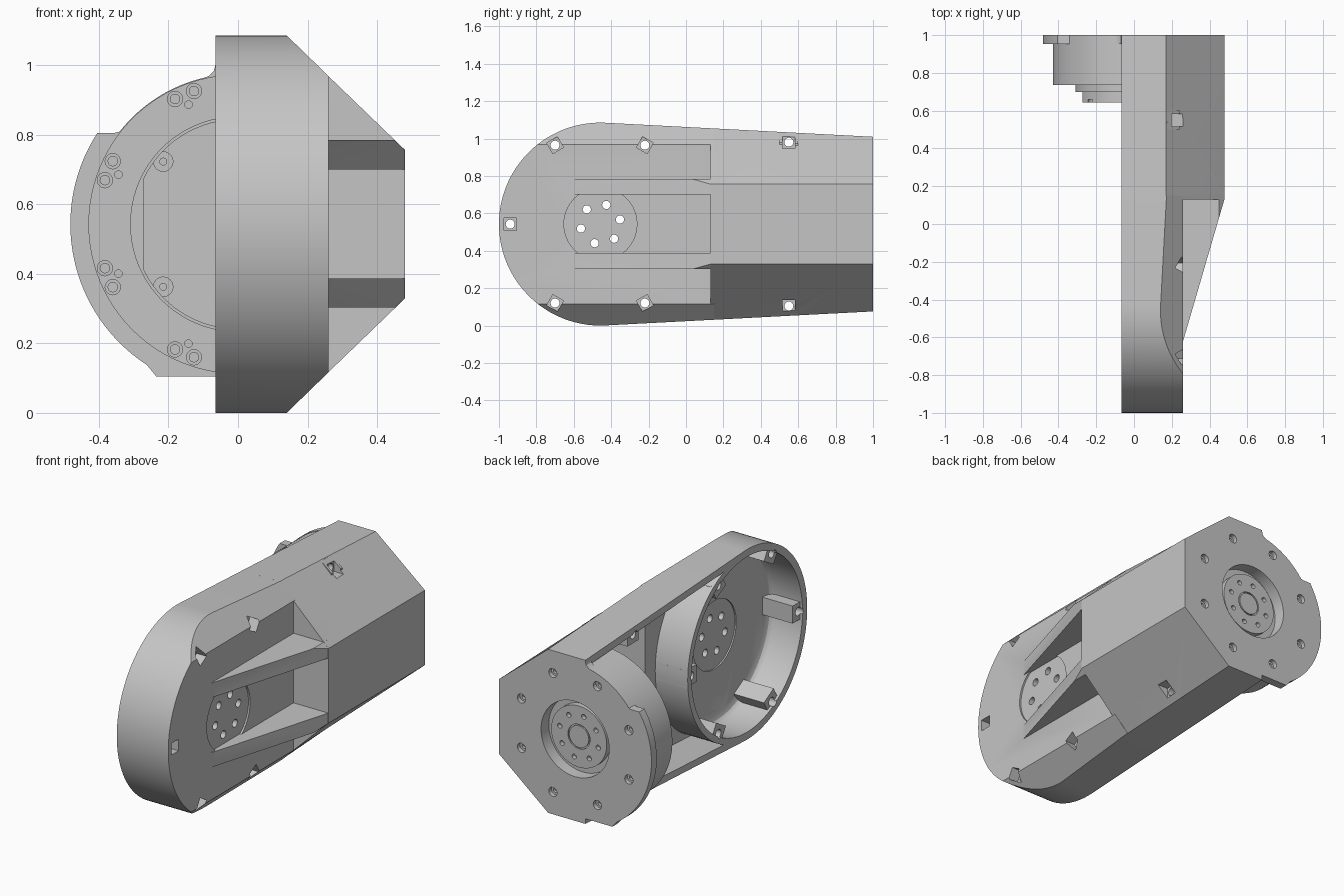
import bpy, bmesh
from math import sin, cos, radians, degrees, atan2

old = bpy.data.objects.get("Cube")
if old:
    bpy.data.objects.remove(old, do_unlink=True)

GREY = (0.56, 0.56, 0.56, 1)
mat = bpy.data.materials.new("plain grey")
mat.use_nodes = True
mat.diffuse_color = GREY
mat.node_tree.nodes["Principled BSDF"].inputs["Base Color"].default_value = GREY

MID = 0.5425     # height of the centre line
PIVOT = -0.4575  # y of the round end
RIM = -0.065     # x of the open rim
FLOOR = 0.14     # x of the cup floor


def loft(name, rings):
    """Closed solid through rings of equal point count."""
    bm = bmesh.new()
    loops = [[bm.verts.new(p) for p in r] for r in rings]
    n = len(loops[0])
    for a, b in zip(loops, loops[1:]):
        for i in range(n):
            j = (i + 1) % n
            bm.faces.new((a[i], a[j], b[j], b[i]))
    bm.faces.new(loops[0])
    bm.faces.new(loops[-1])
    bmesh.ops.recalc_face_normals(bm, faces=bm.faces)
    me = bpy.data.meshes.new(name)
    bm.to_mesh(me)
    bm.free()
    me.materials.append(mat)
    ob = bpy.data.objects.new(name, me)
    bpy.context.collection.objects.link(ob)
    return ob


def prism(name, axis, pts, a, b):
    """Extrude a 2D outline along x (y,z outline), y (x,z) or z (x,y)."""
    put = {"x": lambda p, t: (t, p[0], p[1]),
           "y": lambda p, t: (p[0], t, p[1]),
           "z": lambda p, t: (p[0], p[1], t)}[axis]
    return loft(name, [[put(p, t) for p in pts] for t in (a, b)])


def arc(cx, cy, r, a0, a1, n):
    return [(cx + r * cos(radians(a0 + (a1 - a0) * i / n)),
             cy + r * sin(radians(a0 + (a1 - a0) * i / n))) for i in range(n + 1)]


def cyl(name, axis, c, r, a, b, n=64):
    return prism(name, axis, arc(c[0], c[1], r, 0, 360, n)[:-1], a, b)


def square(c, size, ang):
    return arc(c[0], c[1], size / 2 ** 0.5, ang + 45, ang + 405, 4)[:-1]


def boolean(ob, tool, op="DIFFERENCE", keep=False):
    m = ob.modifiers.new("bool", "BOOLEAN")
    m.object, m.operation, m.solver = tool, op, "EXACT"
    dg = bpy.context.evaluated_depsgraph_get()
    me = bpy.data.meshes.new_from_object(ob.evaluated_get(dg))
    ob.modifiers.clear()
    ob.data = me
    if not keep:
        bpy.data.objects.remove(tool, do_unlink=True)
    return ob


def mirrored(half):
    """Close an upper half outline with its reflection below the centre line."""
    return [(x, MID + z) for x, z in half] + [(x, MID - z) for x, z in half[::-1]]


def chamfer_prism():
    return prism("chamfer", "y", mirrored([(-0.2, 0.6575), (0.0215, 0.6575), (0.48, 0.2125)]),
                 -1.2, 1.2)


def section(y, x0, top, knee, face, shoulder):
    return [(x, y, z) for x, z in mirrored([(x0, top), (knee, top), (face, shoulder)])]


# Outer housing: round front, raised rear block, two sloping ribs
outline = ([(0.15, 1.0538)] + arc(PIVOT, MID, 0.5425, 87, 273, 72)
           + [(0.15, 2 * MID - 1.0538)])
housing = prism("housing", "x", outline, RIM, 0.26)
boolean(housing, chamfer_prism(), "INTERSECT")
boolean(housing, loft("rear", [section(0.13, RIM, 0.5124, 0.17, 0.48, 0.2135),
                               section(1.0, RIM, 0.4668, 0.17, 0.48, 0.2135)]), "UNION")
for z in (0.303, 0.70):
    rib = prism("rib", "z", [(0.24, -0.63), (0.257, -0.63), (0.48, 0.135),
                             (0.48, 0.16), (0.24, 0.16)], z, z + 0.084)
    boolean(rib, chamfer_prism(), "INTERSECT")
    boolean(housing, rib, "UNION")
outer = housing.copy()
outer.data = housing.data.copy()
bpy.context.collection.objects.link(outer)

# Hollow the round cup (with a filleted floor) and the rear compartment
cup = loft("cup", [[(x, y, z) for y, z in arc(PIVOT, MID, r, 0, 360, 96)[:-1]]
                   for x, r in ((-0.1, 0.5), (FLOOR - 0.035, 0.5), (FLOOR - 0.022, 0.495),
                                (FLOOR - 0.01, 0.485), (FLOOR, 0.46))])
boolean(housing, cup)
corner = prism("corner", "x", [(-0.3, 1.038), (0.18, 1.013), (0.18, 2 * MID - 1.013),
                               (-0.3, 2 * MID - 1.038)], -0.1, FLOOR)
boolean(housing, boolean(corner, cyl("wall", "x", (PIVOT, MID), 0.535, -0.3, 0.4, 96)))
boolean(housing, loft("rear_room", [section(0.17, -0.1, 0.47, 0.155, 0.44, 0.19),
                                    section(0.955, -0.1, 0.427, 0.155, 0.44, 0.19)]))

# Screw bosses with square pockets outside and through holes
spots = [(-0.94, MID, 0)]
for s in (-1, 1):
    for y in (-0.70, -0.22):
        spots.append((y, MID + s * 0.422, degrees(atan2(s * 0.422, y - PIVOT))))
    spots.append((0.55, MID + s * 0.438, 0))
inner_spot = (0.025, MID, 0)
for y, z, a in spots + [inner_spot]:
    boss = prism("boss", "x", square((y, z), 0.1, a), RIM + 0.015, 0.24)
    boolean(housing, boolean(boss, outer, "INTERSECT", keep=True), "UNION")
for y, z, a in spots:
    boolean(housing, prism("pocket", "x", square((y, z), 0.066, a), 0.198, 0.4))
    boolean(housing, cyl("bolt_hole", "x", (y, z), 0.024, -0.2, 0.4, 20))
boolean(housing, cyl("blind_hole", "x", inner_spot, 0.024, -0.2, 0.1, 20))
bpy.data.objects.remove(outer, do_unlink=True)

# Pivot disc between the ribs, marked on both sides of the floor
disc = cyl("disc", "x", (PIVOT, MID), 0.195, 0.25, 0.3)
boolean(disc, prism("clip", "x", [(-1, 0.387), (0, 0.387), (0, 0.70), (-1, 0.70)], 0.2, 0.4),
        "INTERSECT")
boolean(housing, disc)
boolean(housing, cyl("inner_disc", "x", (PIVOT, MID), 0.195, 0.1, FLOOR + 0.008))
for c in arc(PIVOT, MID, 0.107, 13, 373, 6)[:-1]:
    boolean(housing, cyl("pivot_hole", "x", c, 0.022, 0.1, 0.3, 20))

# End flange reaching past the open rim
flange = ([(-0.04, 1.0), (RIM, 1.0), (-0.07, 0.982), (-0.085, 0.968)]
          + arc(0, MID, 0.432, 103, 142, 16) + [(-0.355, 0.805)]
          + arc(0, MID, 0.482, 147, 237, 32) + [(-0.235, 0.105), (-0.04, 0.105)])
boolean(housing, prism("flange", "y", flange, 0.952, 1.0), "UNION")

# Motor drum with stepped front; the cap has a flat side and two lug pockets
drum = cyl("motor_drum", "y", (0, MID), 0.43, 0.737, 0.96, 96)
step = cyl("motor_step", "y", (0, MID), 0.31, 0.70, 0.75, 96)
cap = cyl("motor_cap", "y", (0, MID), 0.302, 0.642, 0.71, 96)
boolean(cap, prism("clip", "y", [(-0.272, 0), (0.5, 0), (0.5, 1.1), (-0.272, 1.1)], 0.6, 0.8),
        "INTERSECT")
for s in (-1, 1):
    lug = (-0.215, MID + s * 0.18)
    boolean(cap, cyl("lug_pocket", "y", lug, 0.028, 0.6, 0.66, 24))
    boolean(cap, cyl("lug_hole", "y", lug, 0.01, 0.6, 0.69, 16))
parts = [housing, drum, step, cap]


def ring(r, off=22.5):
    return arc(0, MID, r, off, off + 360, 8)[:-1]


# Paired screws round the drum front
for off in (18.3, 26.7):
    for c in ring(0.403, off):
        boolean(drum, cyl("bore", "y", c, 0.022, 0.7, 0.765, 20))
        parts.append(cyl("screw_head", "y", c, 0.015, 0.75, 0.78, 16))
for c in ring(0.372):
    boolean(drum, cyl("pin", "y", c, 0.011, 0.7, 0.76, 12))

# Rear recess, output hub and bolt circles
recess = cyl("recess", "y", (0, MID), 0.215, 0.93, 1.1)
boolean(housing, recess, keep=True)
boolean(drum, recess)
hub = cyl("output_hub", "y", (0, MID), 0.175, 0.90, 0.965)
groove = cyl("groove", "y", (0, MID), 0.07, 0.957, 1.0, 40)
boolean(groove, cyl("core", "y", (0, MID), 0.062, 0.9, 1.1, 40))
boolean(hub, groove)
for c in ring(0.125, 14):
    boolean(hub, cyl("hub_hole", "y", c, 0.014, 0.94, 1.0, 16))
parts.append(hub)
for c in ring(0.367):
    boolean(housing, cyl("flange_hole", "y", c, 0.026, 0.975, 1.1, 20))
    boolean(housing, cyl("flange_hole", "y", c, 0.014, 0.94, 1.1, 16))

# Smooth curved faces, keep edges sharp
bpy.ops.object.select_all(action="DESELECT")
for ob in parts:
    ob.select_set(True)
bpy.context.view_layer.objects.active = housing
bpy.ops.object.shade_smooth_by_angle(angle=radians(25))
